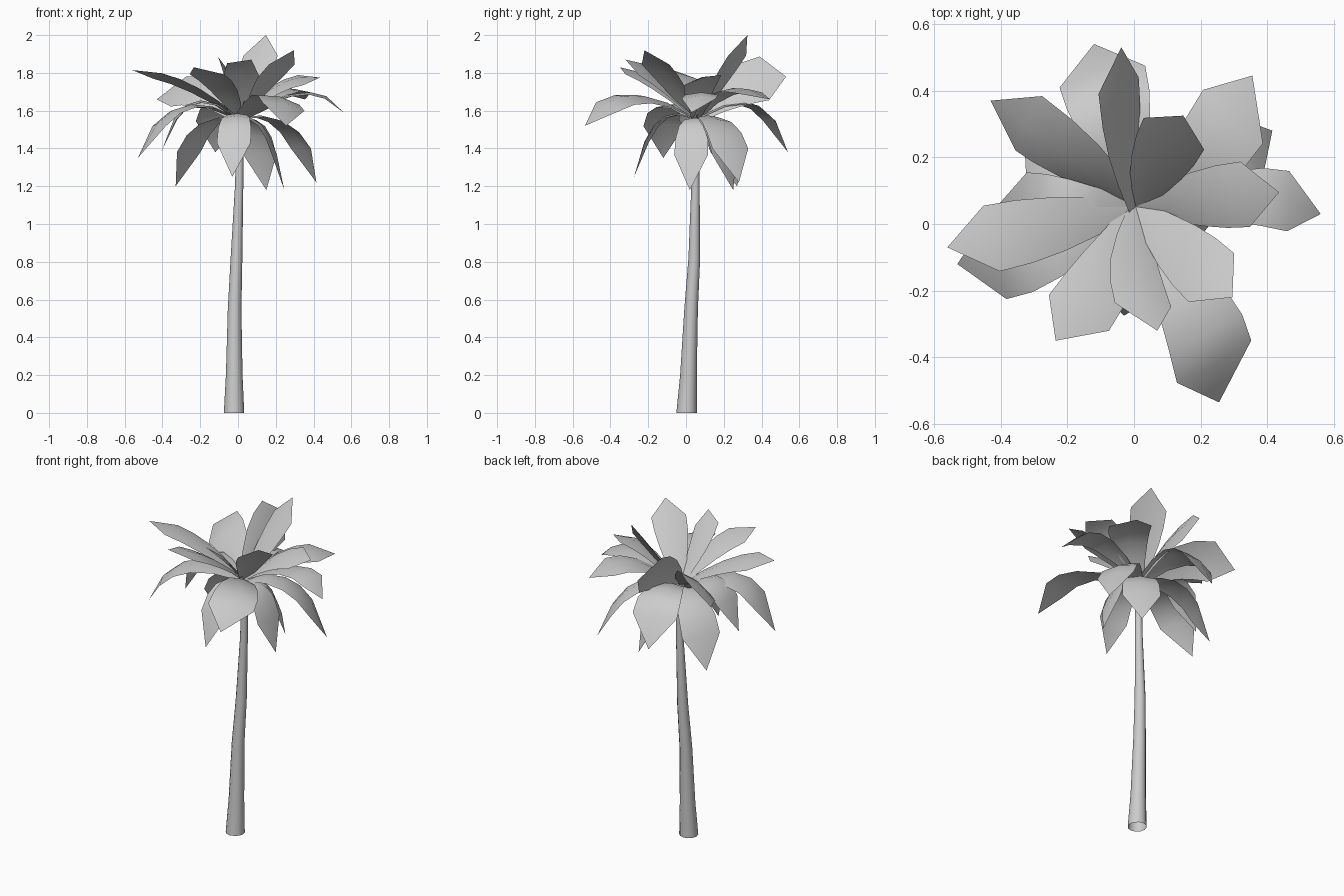
import bpy, math
from mathutils import Vector, Matrix

cube = bpy.data.objects.get("Cube")
if cube:
    bpy.data.objects.remove(cube)

grey = bpy.data.materials.new("plain_grey")
grey.use_nodes = True
colour = (0.6, 0.6, 0.6, 1)
grey.diffuse_color = colour
grey.node_tree.nodes["Principled BSDF"].inputs["Base Color"].default_value = colour


def add_object(name, verts, faces):
    mesh = bpy.data.meshes.new(name)
    mesh.from_pydata(verts, [], faces)
    mesh.materials.append(grey)
    mesh.shade_smooth()
    obj = bpy.data.objects.new(name, mesh)
    bpy.context.collection.objects.link(obj)


# Trunk: a leaning, tapering tube through x, y, z, radius rings
RINGS = [(-0.021, 0.003, 0, 0.054), (-0.02, 0.013, 0.2, 0.044),
         (-0.018, 0.027, 0.55, 0.036), (-0.008, 0.044, 0.82, 0.031),
         (0.006, 0.05, 1.2, 0.022), (0.012, 0.052, 1.56, 0.018)]
SIDES = 12
verts, faces = [], []
for x, y, z, r in RINGS:
    for i in range(SIDES):
        a = math.tau * i / SIDES
        verts.append((x + r * math.cos(a), y + r * math.sin(a), z))
for j in range(len(RINGS) - 1):
    for i in range(SIDES):
        k = (i + 1) % SIDES
        faces.append((j * SIDES + i, j * SIDES + k,
                      (j + 1) * SIDES + k, (j + 1) * SIDES + i))
add_object("trunk", verts, faces)

# Fronds: arched, lightly folded blades from the crown to each tip
CROWN = Vector((0.005, 0.052, 1.56))
OUTLINE = [(0, 0.03), (0.2, 0.07), (0.38, 0.1), (0.56, 0.117), (0.74, 0.122)]
FOLD = 9


def add_frond(name, reach, top, tip, roll, width, bend):
    tip = Vector(tip)
    flat = Vector((tip.x - CROWN.x, tip.y - CROWN.y, 0))
    left = Vector((-flat.y, flat.x, 0)).normalized()
    ctrl = CROWN + flat * reach + left * bend
    ctrl.z = min(top, tip.z + 0.43)
    verts, faces = [], []
    for t, half in OUTLINE:
        mid = CROWN * (1 - t) ** 2 + ctrl * 2 * t * (1 - t) + tip * t * t
        along = ((ctrl - CROWN) * (1 - t) + (tip - ctrl) * t).normalized()
        for side in (1, 0, -1):
            turn = Matrix.Rotation(math.radians(roll - side * FOLD), 3, along)
            verts.append(mid + turn @ left * (side * half * width))
    for j in range(len(OUTLINE) - 1):
        for i in (0, 1):
            a = j * 3 + i
            faces.append((a, a + 1, a + 4, a + 3))
    end = len(verts)
    verts.append(tip)
    faces += [(end - 3, end - 2, end), (end - 2, end - 1, end)]
    add_object(name, verts, faces)


# Upper fronds: tip position, roll, width, sideways bend
UPPER = [((-0.56, -0.07, 1.815), 8, 0.85, 0), ((-0.43, 0.37, 1.66), -42, 1, 0),
         ((-0.235, -0.35, 1.83), 0, 0.87, 0.045),
         ((0.07, -0.32, 1.87), -25, 0.75, -0.06),
         ((0.295, -0.22, 1.92), 0, 0.83, 0),
         ((0.435, 0.095, 1.775), 15, 0.85, 0),
         ((0.148, 0.325, 2.0), 0, 0.85, 0),
         ((0.355, 0.445, 1.66), 0, 1, -0.1),
         ((-0.038, 0.53, 1.78), 62, 1.1, 0)]
# Lower fronds: drooping ones around the outside
LOWER = [((0.255, -0.535, 1.52), -12, 1.08, 0.1), ((0.56, 0.03, 1.59), 0, 0.75, 0.09),
         ((-0.12, 0.54, 1.38), 0, 1.1, 0), ((-0.53, -0.12, 1.35), 0, 0.95, 0.08),
         ((-0.03, -0.275, 1.25), 0, 0.75, 0), ((0.415, 0.28, 1.22), 0, 0.9, 0),
         ((0.245, 0.02, 1.18), 0, 0.75, 0), ((0.15, 0.25, 1.18), 0, 0.9, 0),
         ((-0.33, 0.27, 1.2), 0, 0.95, 0), ((-0.405, 0.06, 1.385), 0, 0.8, 0)]
for label, group, reach, top in (("upper_frond", UPPER, 0.55, 1.82),
                                 ("lower_frond", LOWER, 0.74, 1.82)):
    for n, shape in enumerate(group, 1):
        add_frond(f"{label}_{n}", reach, top, *shape)
